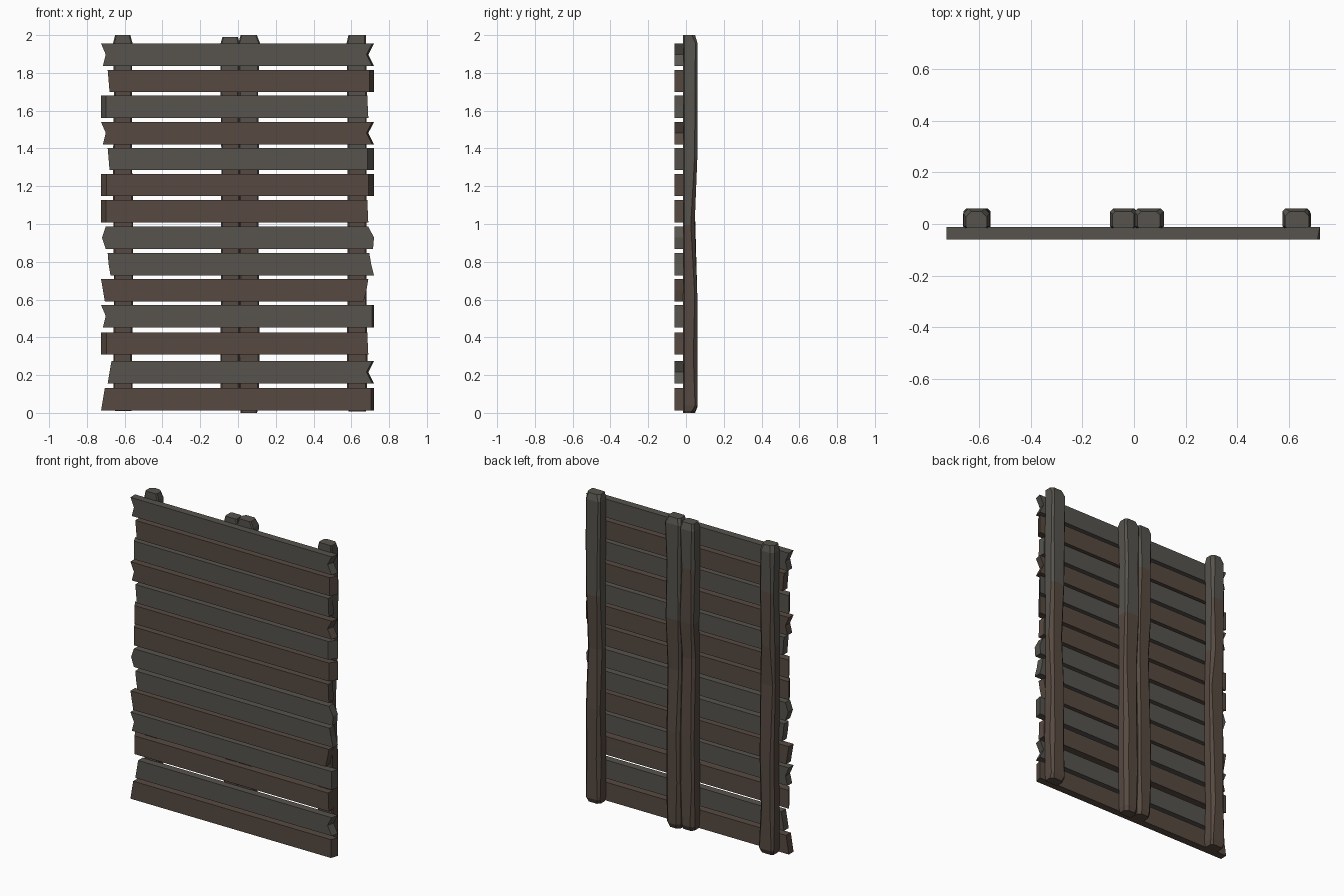
import bpy, random

if "Cube" in bpy.data.objects:
    bpy.data.objects.remove(bpy.data.objects["Cube"])

random.seed(4)


def material(name, col):
    m = bpy.data.materials.new(name)
    m.diffuse_color = (*col, 1)
    m.use_nodes = True
    m.node_tree.nodes["Principled BSDF"].inputs["Base Color"].default_value = m.diffuse_color
    return m


GREY = material("weathered_grey", (0.095, 0.088, 0.075))
BROWN = material("old_brown", (0.095, 0.068, 0.053))


def make(name, verts, faces, mats, idx=None):
    me = bpy.data.meshes.new(name)
    me.from_pydata(verts, [], faces)
    for m in mats:
        me.materials.append(m)
    if idx:
        me.polygons.foreach_set("material_index", idx)
    me.update()
    ob = bpy.data.objects.new(name, me)
    bpy.context.collection.objects.link(ob)


# Slats: thin boards with ragged three-point ends; front face slightly shorter
def slat(i, z0, mat, left, right, inset):
    z1 = z0 + 0.118
    zs = (z1, z0 + 0.06, z0)
    verts = []
    for y, k in ((-0.06, 1), (-0.012, 0)):
        verts += [(x + k * inset[0], y, z) for x, z in zip(left, zs)]
        verts += [(x - k * inset[1], y, z) for x, z in zip(right, zs)]
    # each layer: 0-2 left top/mid/bottom, 3-5 right top/mid/bottom
    faces = [(0, 1, 4, 3), (1, 2, 5, 4), (6, 9, 10, 7), (7, 10, 11, 8),
             (0, 3, 9, 6), (2, 8, 11, 5),
             (0, 6, 7, 1), (1, 7, 8, 2), (3, 4, 10, 9), (4, 5, 11, 10)]
    make(f"slat_{i:02d}", verts, faces, [mat])


# End outlines: left and right, each top / middle / bottom
LONG_L, SHORT_L = (-.725, -.715, -.705), (-.69, -.685, -.68)
FLARE_L, NOTCH_L, POINT_L = (-.725, -.70, -.715), (-.67, -.68, -.69), (-.70, -.72, -.70)
BACK_L = (-.725, -.725, -.725)
LONG_R, SHORT_R = (.72, .72, .72), (.685, .687, .69)
NOTCH_R, POINT_R = (.72, .69, .72), (.69, .72, .715)

SLATS = [  # bottom to top: z, material, left end, right end, front insets
    (0.013, BROWN, (-.705, -.715, -.725), LONG_R, (0, .015)),
    (0.156, GREY, NOTCH_L, NOTCH_R, (0, .01)),
    (0.308, BROWN, BACK_L, SHORT_R, (.03, .0)),
    (0.453, GREY, FLARE_L, LONG_R, (0, .01)),
    (0.590, BROWN, LONG_L, (.69, .68, .665), (0, 0)),
    (0.728, GREY, (-.69, -.685, -.675), (.695, .705, .72), (0, 0)),
    (0.868, GREY, POINT_L, POINT_R, (0, 0)),
    (1.008, BROWN, BACK_L, SHORT_R, (.025, 0)),
    (1.147, BROWN, BACK_L, LONG_R, (.03, .03)),
    (1.285, GREY, SHORT_L, LONG_R, (0, .035)),
    (1.422, BROWN, FLARE_L, NOTCH_R, (0, .01)),
    (1.562, GREY, BACK_L, SHORT_R, (.025, 0)),
    (1.698, BROWN, SHORT_L, LONG_R, (0, .025)),
    (1.837, GREY, FLARE_L, NOTCH_R, (0, .01)),
]
for n, (z, mat, l, r, ins) in enumerate(SLATS, 1):
    slat(n, z, mat, l, r, ins)


# Posts: chamfered beams lofted through slightly bent sections, tapered ends
def post(name, x0, x1, z0, z1, grey_from, dip_z):
    n, verts, faces, idx = 8, [], [], []
    levels = [z0, z0 + .03, .30, .62, dip_z, 1.35, 1.70, z1 - .04, z1]
    for i, z in enumerate(levels):
        end = i in (0, len(levels) - 1)
        t = .012 if end else random.uniform(0, .008)
        a, b = x0 + t, x1 - random.uniform(0, .010) - (.008 if end else 0)
        f, k = -.016, .06 - (.014 if z == dip_z else .012 if end else 0)
        c, d = .007, random.uniform(.010, .022)
        verts += [(a + c, f, z), (b - c, f, z), (b, f + c, z), (b, k - d, z),
                  (b - d, k, z), (a + d, k, z), (a, k - d, z), (a, f + c, z)]
    for i in range(len(levels) - 1):
        for j in range(n):
            k = (j + 1) % n
            faces.append((i*n + j, i*n + k, (i + 1)*n + k, (i + 1)*n + j))
            # back and chamfers turn grey higher up than the sides
            lim = grey_from if j in (1, 2, 6, 7) else grey_from + .3
            idx.append(0 if levels[i] >= lim else 1)
    faces += [tuple(reversed(range(n))), tuple(range(len(verts) - n, len(verts)))]
    idx += [1, 0]
    make(name, verts, faces, [GREY, BROWN], idx)


post("left_post", -.663, -.553, .01, 2.0, 1.30, 1.10)
post("right_post", .573, .686, .008, 2.0, 1.00, 1.00)
# The middle support is two beams pressed together
post("middle_post_a", -.095, .012, .012, 1.99, 1.30, 1.12)
post("middle_post_b", .002, .116, .0, 2.0, 1.05, 1.02)
